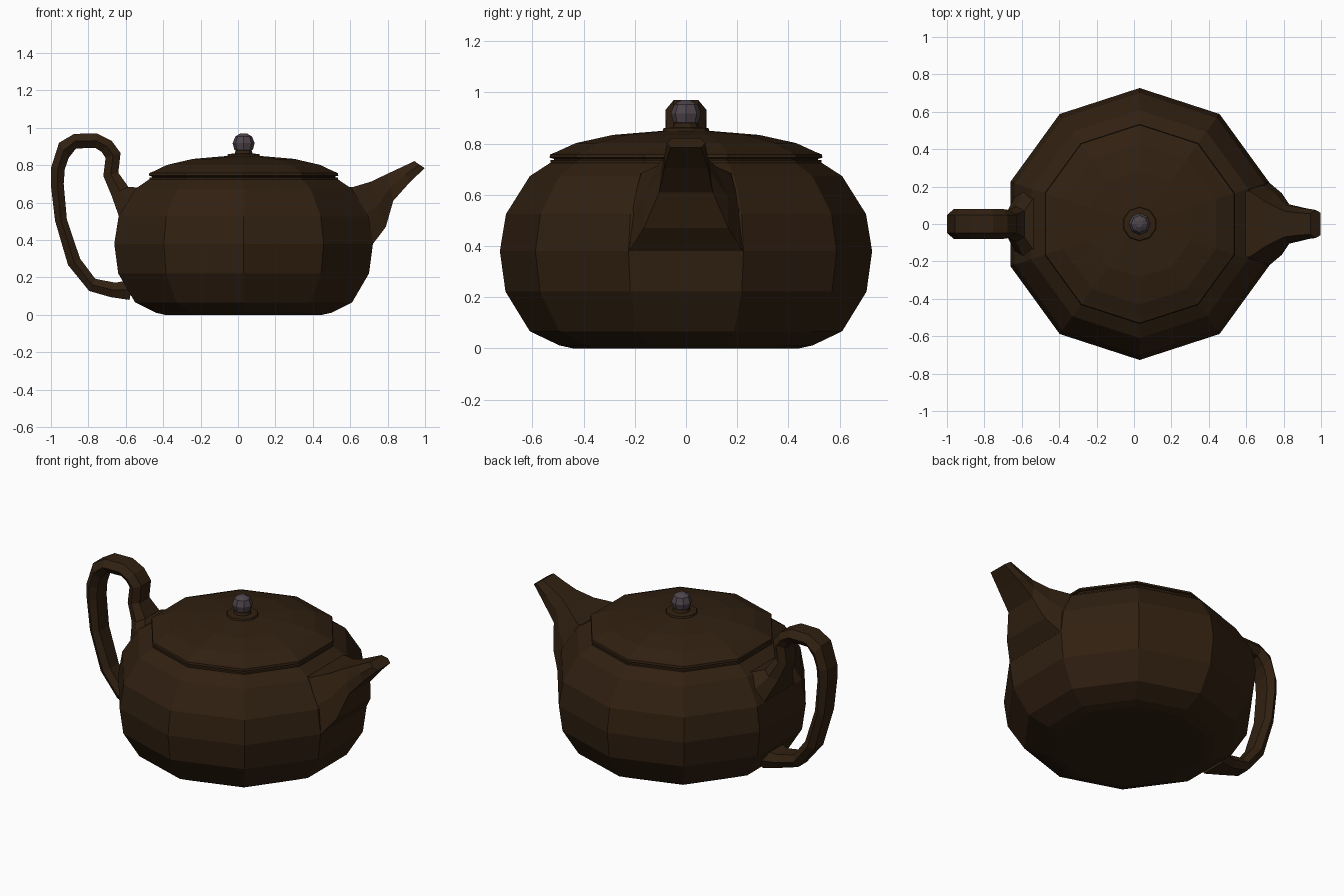
import bpy, bmesh, math

CX = 0.03  # pot axis


def material(name, color):
    m = bpy.data.materials.new(name)
    m.diffuse_color = (*color, 1)
    return m


brown = material("brown_clay", (0.03, 0.0145, 0.0055))
grey = material("knob_grey", (0.075, 0.058, 0.068))


def loft(name, rings, mat):
    """Skin a list of equal-length point rings and cap both ends."""
    bm = bmesh.new()
    loops = [[bm.verts.new(p) for p in r] for r in rings]
    n = len(rings[0])
    for a, b in zip(loops, loops[1:]):
        for i in range(n):
            j = (i + 1) % n
            bm.faces.new((a[i], a[j], b[j], b[i]))
    bm.faces.new(loops[0][::-1])
    bm.faces.new(loops[-1])
    bmesh.ops.recalc_face_normals(bm, faces=bm.faces)
    me = bpy.data.meshes.new(name)
    bm.to_mesh(me)
    bm.free()
    me.materials.append(mat)
    ob = bpy.data.objects.new(name, me)
    bpy.context.collection.objects.link(ob)
    return ob


def turned(name, profile, sides, mat):
    """Faceted solid of revolution from (radius, z) pairs, one vertex facing +y."""
    ang = [math.pi / 2 + 2 * math.pi * i / sides for i in range(sides)]
    return loft(name, [[(CX + r * math.cos(a), r * math.sin(a), z) for a in ang]
                       for r, z in profile], mat)


def limb(name, sections, mat):
    """Six-sided limb; section = outer x,z, inner x,z, half widths outer, mid, inner."""
    rings = []
    for ox, oz, ix, iz, wo, wm, wi in sections:
        mx, mz = (ox + ix) / 2, (oz + iz) / 2
        rings.append([(ox, -wo, oz), (ox, wo, oz), (mx, wm, mz),
                      (ix, wi, iz), (ix, -wi, iz), (mx, -wm, mz)])
    return loft(name, rings, mat)


# Ten-sided pot and lid
turned("body", [(0.44, 0), (0.495, 0.012), (0.61, 0.067), (0.705, 0.222),
                (0.727, 0.38), (0.703, 0.525), (0.61, 0.673), (0.53, 0.725),
                (0.53, 0.735), (0.50, 0.737)], 10, brown)
turned("lid", [(0.515, 0.73), (0.515, 0.74), (0.533, 0.745), (0.53, 0.758),
               (0.505, 0.768), (0.43, 0.802), (0.285, 0.834), (0.09, 0.85)], 10, brown)

# Knob with its collar
turned("knob_collar", [(0.093, 0.845), (0.088, 0.86), (0.05, 0.863), (0.045, 0.88)], 10, brown)
turned("knob", [(0.028, 0.866), (0.05, 0.885), (0.059, 0.918),
                (0.045, 0.953), (0.018, 0.97)], 8, grey)

# Spout: outer = underside, inner = top edge
limb("spout", [
    (0.65, 0.37, 0.56, 0.68, 0.22, 0.22, 0.18),
    (0.722, 0.38, 0.62, 0.685, 0.222, 0.218, 0.175),
    (0.79, 0.47, 0.71, 0.712, 0.165, 0.165, 0.115),
    (0.83, 0.61, 0.80, 0.755, 0.105, 0.098, 0.07),
    (0.915, 0.705, 0.875, 0.79, 0.085, 0.085, 0.06),
    (0.998, 0.785, 0.943, 0.822, 0.06, 0.075, 0.055),
], brown)

# Handle: loops from the shoulder over the top and down to the foot
W, M = 0.048, 0.08
limb("handle", [
    (-0.50, 0.68, -0.56, 0.48, 0.17, 0.20, 0.18),
    (-0.545, 0.682, -0.634, 0.52, 0.13, 0.175, 0.15),
    (-0.586, 0.684, -0.677, 0.64, 0.07, 0.095, 0.07),
    (-0.640, 0.760, -0.720, 0.743, W, 0.07, W),
    (-0.628, 0.866, -0.708, 0.840, W, 0.075, W),
    (-0.675, 0.930, -0.730, 0.872, W, M, W),
    (-0.753, 0.970, -0.763, 0.893, W, M, W),
    (-0.876, 0.968, -0.866, 0.890, W, M, W),
    (-0.957, 0.920, -0.905, 0.840, W, M, W),
    (-1.000, 0.785, -0.926, 0.780, W, M, W),
    (-1.000, 0.690, -0.932, 0.700, W, 0.077, W),
    (-0.978, 0.503, -0.915, 0.510, W, 0.072, W),
    (-0.909, 0.267, -0.844, 0.300, 0.042, 0.068, 0.042),
    (-0.796, 0.128, -0.763, 0.193, 0.042, 0.066, 0.042),
    (-0.680, 0.095, -0.656, 0.172, 0.05, 0.075, 0.05),
    (-0.580, 0.080, -0.560, 0.190, 0.08, 0.11, 0.08),
], brown)
